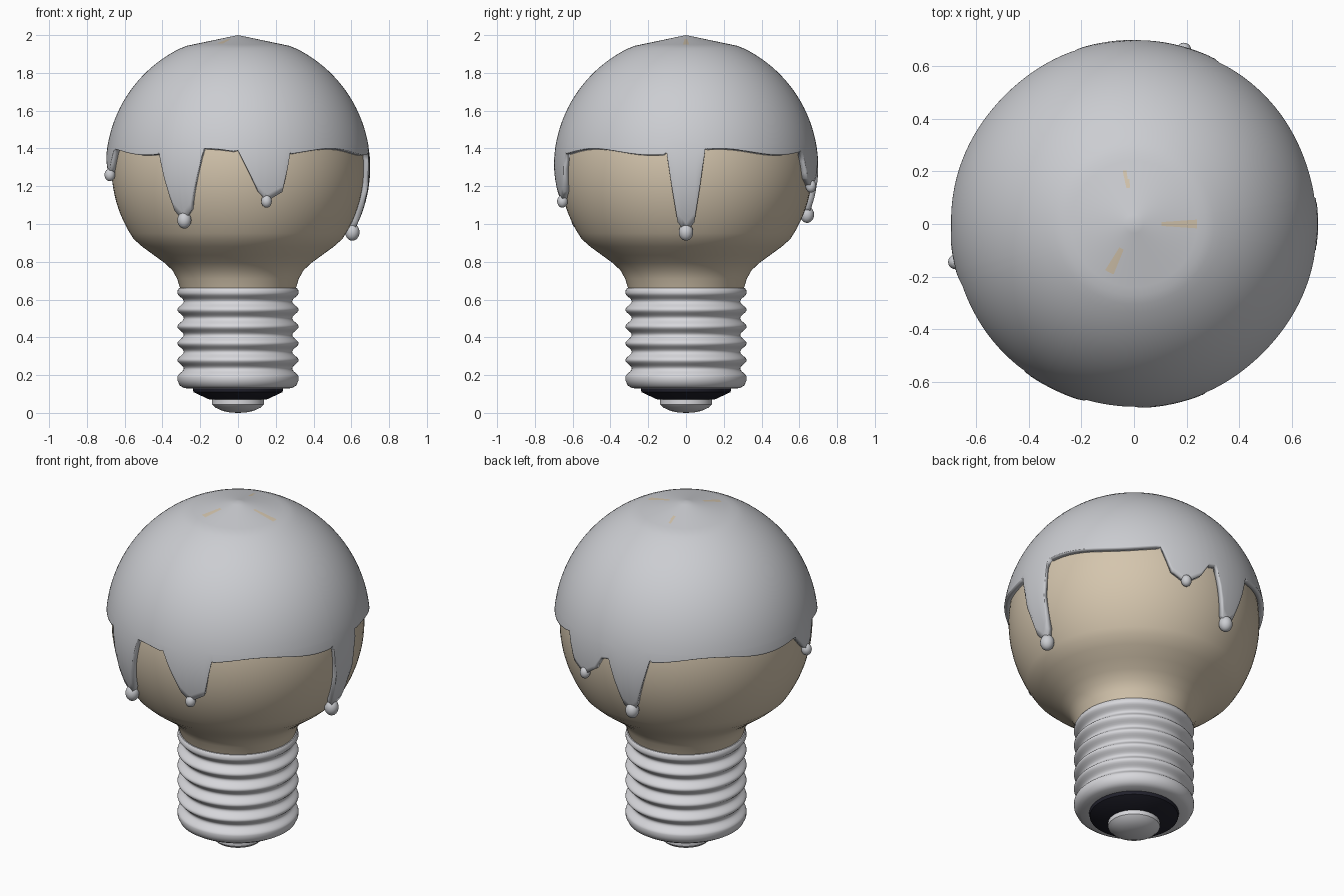
import bpy, bmesh, math
from math import sin, cos, radians, sqrt

if "Cube" in bpy.data.objects:
    bpy.data.objects.remove(bpy.data.objects["Cube"])

CENTRE, CAP_R, BULB_R = 1.30, 0.70, 0.67


def material(name, color):
    m = bpy.data.materials.new(name)
    m.use_nodes = True
    m.diffuse_color = (*color, 1)
    bsdf = m.node_tree.nodes["Principled BSDF"]
    bsdf.inputs["Base Color"].default_value = (*color, 1)
    bsdf.inputs["Roughness"].default_value = 0.5
    return m


paint = material("grey paint", (0.60, 0.61, 0.64))
metal = material("silver metal", (0.68, 0.68, 0.71))
glass = material("cream glass", (0.66, 0.56, 0.42))
black = material("black insulator", (0.015, 0.015, 0.025))


def finish(bm, name, mats, angle=40):
    bmesh.ops.recalc_face_normals(bm, faces=bm.faces)
    mesh = bpy.data.meshes.new(name)
    bm.to_mesh(mesh)
    bm.free()
    ob = bpy.data.objects.new(name, mesh)
    bpy.context.collection.objects.link(ob)
    for m in mats:
        mesh.materials.append(m)
    bpy.ops.object.select_all(action='DESELECT')
    ob.select_set(True)
    bpy.context.view_layer.objects.active = ob
    bpy.ops.object.shade_smooth_by_angle(angle=radians(angle))
    return ob


def lathe(name, profile, mat, angle=40, steps=96):
    bm = bmesh.new()
    verts = [bm.verts.new((r, 0, z)) for r, z in profile]
    edges = [bm.edges.new(pair) for pair in zip(verts, verts[1:])]
    bmesh.ops.spin(bm, geom=verts + edges, cent=(0, 0, 0), axis=(0, 0, 1),
                   angle=math.tau, steps=steps)
    bmesh.ops.remove_doubles(bm, verts=bm.verts, dist=0.0005)
    return finish(bm, name, [mat], angle)


# Glass bulb: flared neck running into a sphere
neck = [(0.30, 0.645), (0.31, 0.67), (0.322, 0.71), (0.347, 0.755),
        (0.39, 0.795), (0.445, 0.835), (0.507, 0.88)]
start = math.asin((0.92 - CENTRE) / BULB_R)
arc = [start + (math.pi / 2 - start) * i / 40 for i in range(41)]
lathe("glass_bulb", neck + [(BULB_R * cos(a), CENTRE + BULB_R * sin(a)) for a in arc], glass)

# Screw base: rounded ridges between a closed top and a tapered foot
PITCH = 0.089
ridges = []
for i in range(61):
    z = 0.635 - 5 * PITCH * i / 60
    ridges.append((0.304 + 0.017 * cos(math.tau * (0.635 - z) / PITCH), z))
lathe("screw_base", [(0, 0.66), (0.312, 0.66), (0.319, 0.65)] + ridges
      + [(0.32, 0.17), (0.308, 0.145), (0.285, 0.131), (0.23, 0.128)], metal)

# Insulator ring and contact tip
lathe("insulator", [(0.24, 0.132), (0.236, 0.11), (0.15, 0.07), (0, 0.068)], black, 30)
lathe("contact_tip", [(0.138, 0.075), (0.138, 0.045), (0.12, 0.028),
                      (0.08, 0.01), (0.04, 0.002), (0, 0)], metal)

# Paint drips as (angle, height) outlines, going round anticlockwise
drips = [
    [(-127, 1.38), (-120.5, 1.07), (-116.5, 1.01), (-112, 1.07), (-105, 1.40)],
    [(-90, 1.39), (-81, 1.17), (-77, 1.12), (-70, 1.17), (-66.5, 1.38)],
    [(-8.5, 1.38), (-4, 1.01), (0, 0.95), (4, 1.01), (8.5, 1.40)],
    [(62, 1.39), (67, 1.24), (74, 1.19), (81, 1.25), (85, 1.33), (89, 1.34),
     (95.5, 1.08), (99, 1.04), (102, 1.08), (109, 1.38)],
    [(182, 1.38), (188, 1.30), (192, 1.26), (195, 1.30), (199, 1.39)],
]


def hem(deg):
    for line in drips:
        for (a, za), (b, zb) in zip(line, line[1:]):
            if a <= deg <= b:
                return za + (zb - za) * (deg - a) / (b - a)
    return 1.382 + 0.017 * cos(radians(6 * (deg + 45)))


def cap_point(polar, deg):
    r, z = CAP_R * sin(polar), CENTRE + CAP_R * cos(polar)
    if r < 0.28:                       # shallow pointed crown
        z = 2.0 - 0.0584 * r / 0.28
    return r * cos(radians(deg)), r * sin(radians(deg)), z


# Paint cap: dome down to a fixed ring, then columns stretched to the hem
columns = sorted(set(range(-150, 210, 2)) | {a for line in drips for a, z in line})
DOME, SKIRT = 28, 8
ring = math.acos((1.42 - CENTRE) / CAP_R)
bm = bmesh.new()
apex = bm.verts.new((0, 0, 2.0))
grid = []
for deg in columns:
    low = math.acos((hem(deg) - CENTRE) / CAP_R)
    polars = [ring * i / DOME for i in range(1, DOME + 1)]
    polars += [ring + (low - ring) * i / SKIRT for i in range(1, SKIRT + 1)]
    grid.append([bm.verts.new(cap_point(p, deg)) for p in polars])
for i, left in enumerate(grid):
    right = grid[(i + 1) % len(grid)]
    bm.faces.new((apex, left[0], right[0]))
    for j in range(len(left) - 1):
        bm.faces.new((left[j], left[j + 1], right[j + 1], right[j]))

# Bare slivers of glass near the crown: (angle, half width, inner and outer radius)
slivers = [(0, 4, 0.12, 0.24), (100, 3, 0.14, 0.21), (-117, 5, 0.12, 0.21)]
for f in bm.faces:
    c = f.calc_center_median()
    deg, r = math.degrees(math.atan2(c.y, c.x)), sqrt(c.x ** 2 + c.y ** 2)
    if any(abs(deg - a) < w and r0 < r < r1 for a, w, r0, r1 in slivers):
        f.material_index = 1
cap = finish(bm, "paint_cap", [paint, glass], 50)
shell = cap.modifiers.new("thickness", 'SOLIDIFY')
shell.thickness = 0.032
shell.offset = -1

# Hanging drops: (angle, height, radius)
for n, (deg, z, size) in enumerate([(-116.5, 1.02, 0.037), (-77, 1.12, 0.028),
                                    (0, 0.957, 0.038), (74, 1.20, 0.028),
                                    (99, 1.05, 0.037), (192, 1.26, 0.028)]):
    bm = bmesh.new()
    bmesh.ops.create_uvsphere(bm, u_segments=20, v_segments=12, radius=size)
    r = sqrt(CAP_R ** 2 - (z - CENTRE) ** 2) - 0.005
    bmesh.ops.scale(bm, vec=(1, 1, 1.2), verts=bm.verts)
    bmesh.ops.translate(bm, vec=(r * cos(radians(deg)), r * sin(radians(deg)), z),
                        verts=bm.verts)
    finish(bm, f"paint_drop_{n + 1}", [paint])
